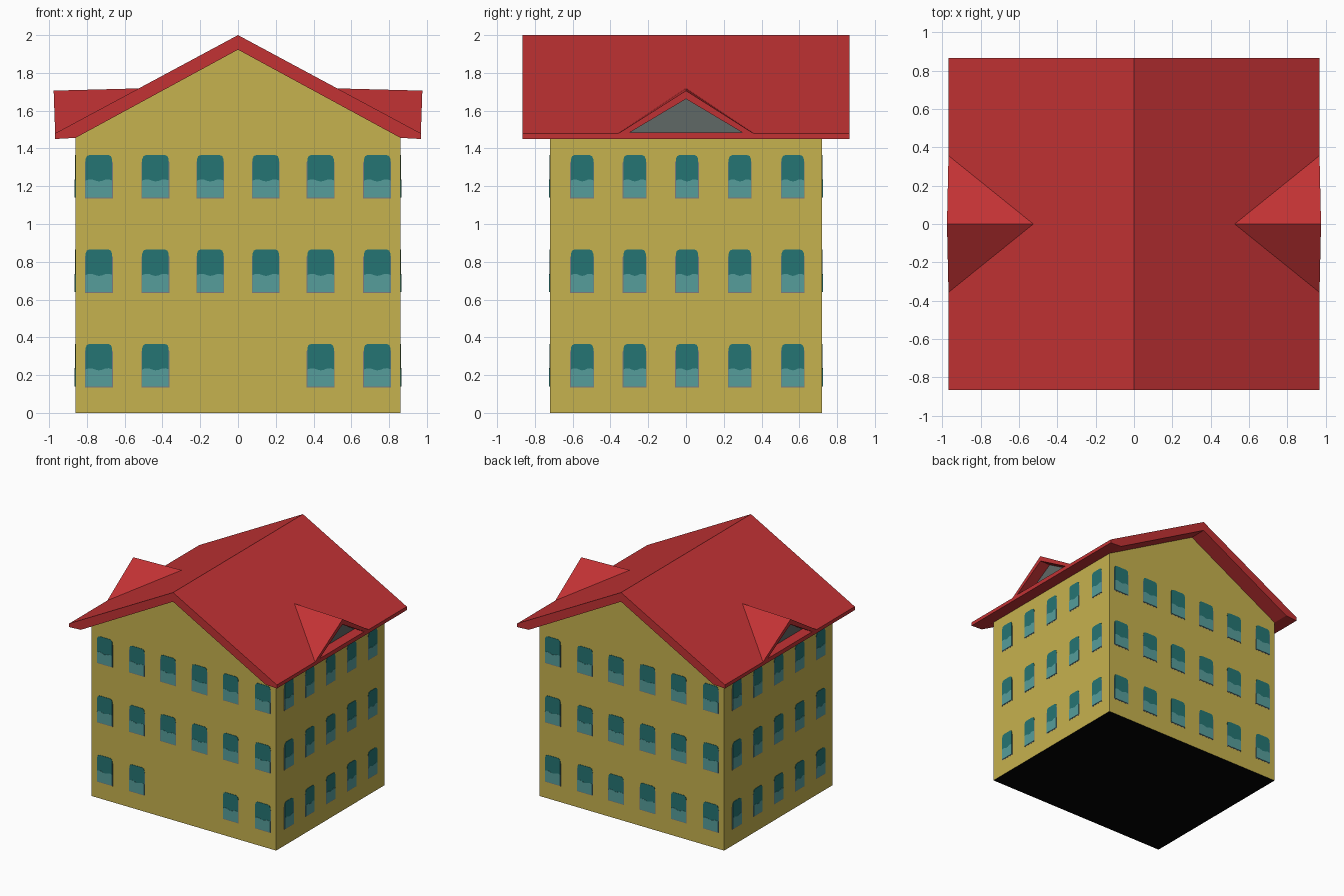
import bpy, bmesh, math
from mathutils import Matrix, Vector

if "Cube" in bpy.data.objects:
    bpy.data.objects.remove(bpy.data.objects["Cube"])


def mat(name, rgb):
    """Flat colour material from 0-255 sRGB."""
    m = bpy.data.materials.new(name)
    lin = [((c / 255 + 0.055) / 1.055) ** 2.4 if c > 10 else c / 255 / 12.92 for c in rgb]
    m.diffuse_color = (*lin, 1)
    m.use_nodes = True
    m.node_tree.nodes["Principled BSDF"].inputs["Base Color"].default_value = m.diffuse_color
    return m


WALL = mat("wall yellow", (198, 178, 78))
ROOF = mat("roof red", (194, 50, 52))
DARK = mat("window dark teal", (37, 117, 115))
LIGHT = mat("window light teal", (86, 157, 155))
FRAME = mat("frame grey", (125, 122, 125))
GABLE = mat("dormer glass grey", (96, 104, 102))
BASE = mat("base black", (2, 2, 2))


def make(name, bm, *mats):
    bmesh.ops.recalc_face_normals(bm, faces=bm.faces)
    me = bpy.data.meshes.new(name)
    bm.to_mesh(me)
    bm.free()
    for m in mats:
        me.materials.append(m)
    ob = bpy.data.objects.new(name, me)
    bpy.context.collection.objects.link(ob)
    return ob


def prism(bm, pts, d0, d1, place, index=0):
    """Extrude a 2D outline (u, z) from depth d0 to d1; place maps (u, depth, z) to space."""
    rings = [[bm.verts.new(place(u, d, z)) for u, z in pts] for d in (d0, d1)]
    n = len(pts)
    faces = [bm.faces.new(rings[0]), bm.faces.new(rings[1])]
    for i in range(n):
        j = (i + 1) % n
        faces.append(bm.faces.new((rings[0][i], rings[0][j], rings[1][j], rings[1][i])))
    for f in faces:
        f.material_index = index


def along_y(u, d, z):
    return Vector((u, d, z))


def along_x(u, d, z):
    return Vector((d, u, z))


# Walls with gabled ends, black underside
bm = bmesh.new()
prism(bm, [(-.86, 0), (.86, 0), (.86, 1.458), (0, 1.925), (-.86, 1.458)], -.72, .72, along_y)
for f in bm.faces:
    if all(v.co.z < .01 for v in f.verts):
        f.material_index = 1
make("walls", bm, WALL, BASE)

# Roof slab following the gable
right = [(.968, 1.48), (.968, 1.45), (.86, 1.456)]
profile = [(0, 2)] + right + [(0, 1.923)] + [(-x, z) for x, z in reversed(right)]
bm = bmesh.new()
prism(bm, profile, -.865, .865, along_y)
roof = make("roof", bm, ROOF)

OPENING = [(-.297, 1.485), (.297, 1.485), (0, 1.662)]


def carve(ob, cutter):
    """Subtract the cutter and bake the result."""
    mod = ob.modifiers.new("opening", 'BOOLEAN')
    mod.operation = 'DIFFERENCE'
    mod.solver = 'EXACT'
    mod.object = cutter
    bpy.context.view_layer.update()
    dg = bpy.context.evaluated_depsgraph_get()
    me = bpy.data.meshes.new_from_object(ob.evaluated_get(dg))
    ob.modifiers.clear()
    ob.data = me


# Pointed dormers with a recessed triangular panel
for s, side in ((1, "right"), (-1, "left")):
    bm = bmesh.new()
    tip, a, b, top = [bm.verts.new(p) for p in
                      ((s * .52, 0, 1.718), (s * .968, -.36, 1.478),
                       (s * .968, .36, 1.478), (s * .976, 0, 1.706))]
    for tri in ((tip, a, top), (tip, top, b), (a, b, top), (tip, b, a)):
        bm.faces.new(tri)
    dormer = make(side + "_dormer", bm, ROOF)

    bm = bmesh.new()
    prism(bm, OPENING, s * .875, s * 1.1, along_x)
    cutter = make("opening_cutter", bm, ROOF)
    cutter.hide_render = True
    carve(dormer, cutter)
    carve(roof, cutter)
    bpy.data.objects.remove(cutter)

    bm = bmesh.new()
    prism(bm, OPENING, s * .872, s * .878, along_x)
    make(side + "_dormer_panel", bm, GABLE)


def arch(cx, z0, z1, w, c):
    """Rectangle with clipped top corners."""
    h = w / 2
    return [(cx - h, z0), (cx + h, z0), (cx + h, z1 - c), (cx + h - c * .3, z1 - c * .3),
            (cx + h - c, z1), (cx - h + c, z1), (cx - h + c * .3, z1 - c * .3), (cx - h, z1 - c)]


def windows(name, centres, width, offset, angle, skip_door=False):
    """Rows of thin window plates on one wall."""
    rot = Matrix.Rotation(angle, 3, 'Z')

    def place(u, d, z):
        return rot @ Vector((u, -offset - d, z))

    bm = bmesh.new()
    for row in range(3):
        z = .135 + row * .5
        for cx in centres:
            if skip_door and row == 0 and abs(cx) < .2:
                continue
            h = width / 2
            prism(bm, arch(cx, z, z + .2, width, .01), -.002, .001, place, 0)
            prism(bm, arch(cx, z + .006, z + .231, width - .008, .022), -.002, .003, place, 1)
            # pale lower reflection with a wavy upper edge
            wave = [(cx + (h - .004) * (1 - t / 4),
                     z + .096 + .006 * math.sin(t * 1.2)) for t in range(9)]
            prism(bm, [(cx - h + .004, z + .006), (cx + h - .004, z + .006)] + wave,
                  -.002, .0045, place, 2)
    make(name, bm, FRAME, DARK, LIGHT)


LONG = [s * x for s in (-1, 1) for x in (.147, .437, .737)]
SHORT = [-.55, -.272, .005, .285, .565]
windows("front_windows", LONG, .148, .72, 0, True)
windows("right_windows", SHORT, .126, .86, math.pi / 2)
windows("back_windows", LONG, .148, .72, math.pi)
windows("left_windows", SHORT, .126, .86, -math.pi / 2)
